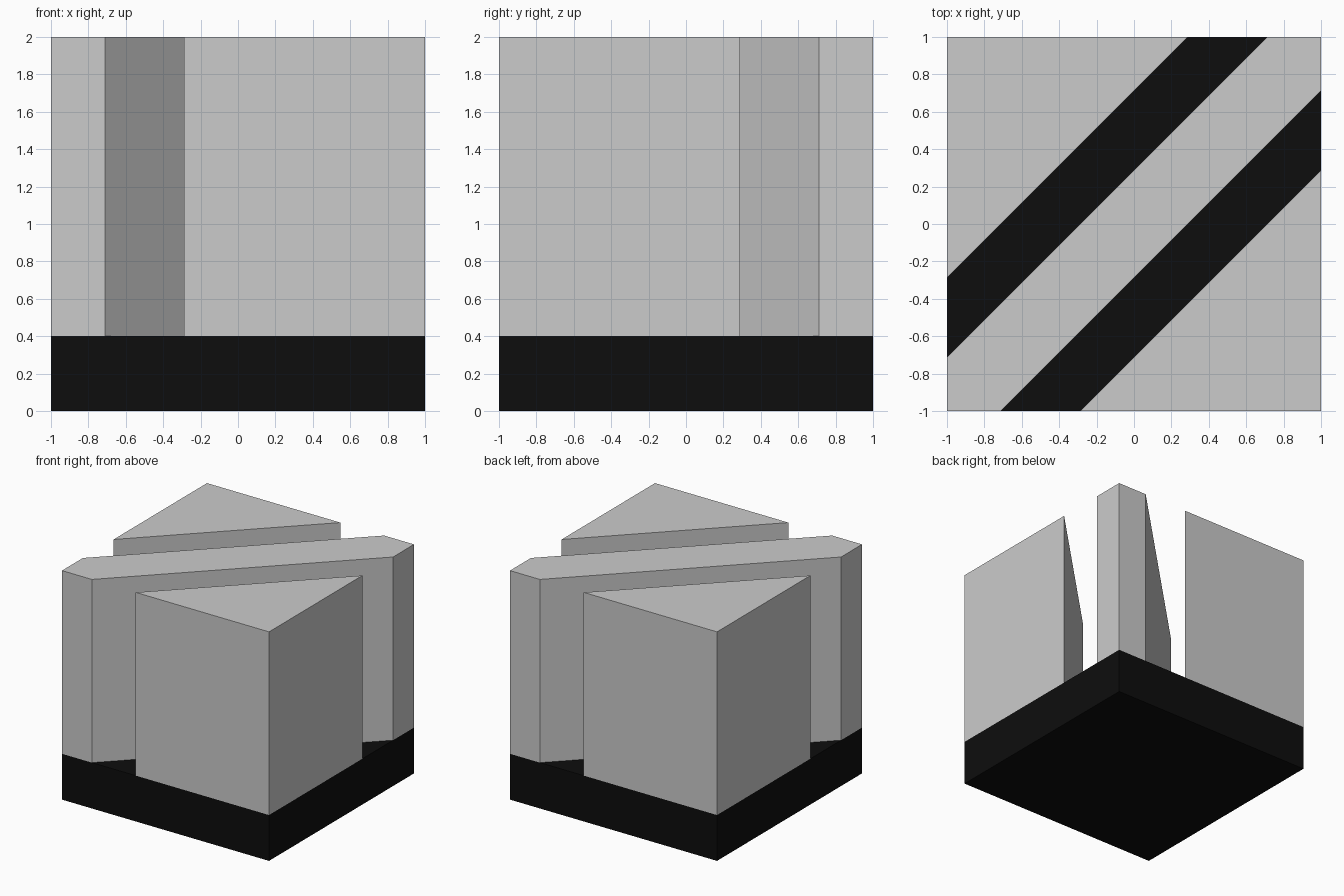
import bpy, bmesh

if "Cube" in bpy.data.objects:
    bpy.data.objects.remove(bpy.data.objects["Cube"])

BASE_TOP, TOP = 0.4, 2.0
NEAR, FAR = 0.288, 0.712   # groove edges, measured as |y - x|


def prism(name, outline, z0, z1):
    bm = bmesh.new()
    face = bm.faces.new([bm.verts.new((x, y, z0)) for x, y in outline])
    ext = bmesh.ops.extrude_face_region(bm, geom=[face])
    verts = [v for v in ext["geom"] if isinstance(v, bmesh.types.BMVert)]
    bmesh.ops.translate(bm, verts=verts, vec=(0, 0, z1 - z0))
    bmesh.ops.recalc_face_normals(bm, faces=bm.faces)
    mesh = bpy.data.meshes.new(name)
    bm.to_mesh(mesh)
    bm.free()
    obj = bpy.data.objects.new(name, mesh)
    bpy.context.collection.objects.link(obj)
    return obj


# Black square base
base = prism("base", [(-1, -1), (1, -1), (1, 1), (-1, 1)], 0, BASE_TOP)
black = bpy.data.materials.new("black")
black.diffuse_color = (0.004, 0.004, 0.004, 1)
black.use_nodes = True
black.node_tree.nodes["Principled BSDF"].inputs["Base Color"].default_value = black.diffuse_color
base.data.materials.append(black)

# Diagonal middle bar
prism("middle_bar", [(-1, -1), (NEAR - 1, -1), (1, 1 - NEAR),
                     (1, 1), (1 - NEAR, 1), (-1, NEAR - 1)], BASE_TOP, TOP)

# Triangular blocks on the two opposite corners
for name, s in (("front_right_block", 1), ("back_left_block", -1)):
    prism(name, [(s, -s), (s, s * (1 - FAR)), (s * (FAR - 1), -s)], BASE_TOP, TOP)
